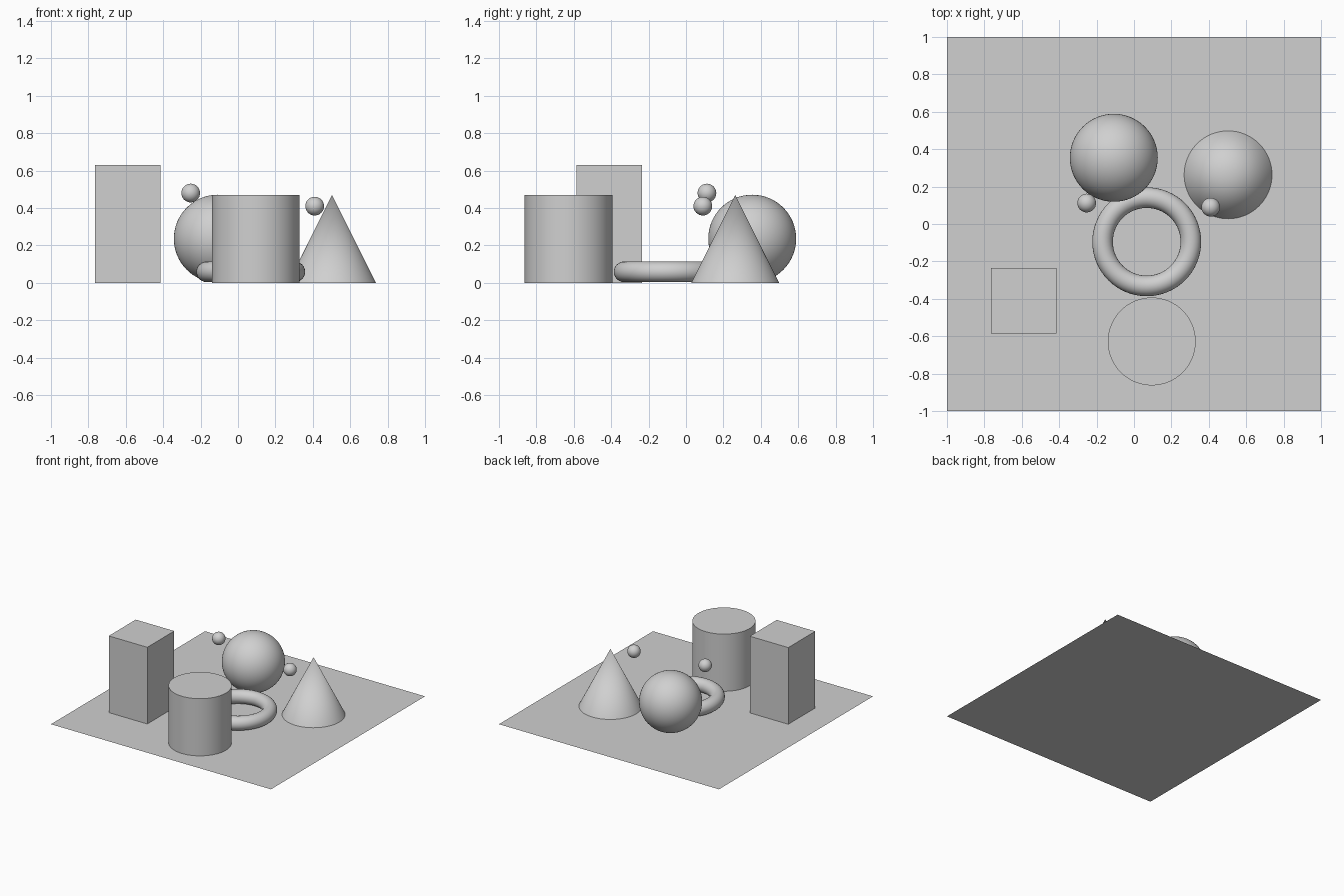
import bpy
import math

if "Cube" in bpy.data.objects:
    bpy.data.objects.remove(bpy.data.objects["Cube"])

grey = bpy.data.materials.new("plain grey")
grey.diffuse_color = (0.63, 0.63, 0.63, 1.0)
grey.use_nodes = True
grey.node_tree.nodes["Principled BSDF"].inputs["Base Color"].default_value = grey.diffuse_color


def finish(name, smooth=True):
    """Name and colour the newest object, smoothing all but sharp edges."""
    obj = bpy.context.object
    obj.name = name
    obj.data.materials.append(grey)
    if smooth:
        bpy.ops.object.shade_smooth_by_angle(angle=math.radians(35))
    return obj


def ball(name, radius, location, segments, rings):
    bpy.ops.mesh.primitive_uv_sphere_add(
        segments=segments, ring_count=rings, radius=radius, location=location)
    return finish(name)


# Flat square base
bpy.ops.mesh.primitive_plane_add(size=2, location=(0, 0, 0))
finish("base_plane", smooth=False)

# Tall square block
bpy.ops.mesh.primitive_cube_add(size=1, location=(-0.59, -0.41, 0.315))
block = finish("tall_block", smooth=False)
block.scale = (0.35, 0.35, 0.63)

# Cylinder
bpy.ops.mesh.primitive_cylinder_add(
    vertices=64, radius=0.235, depth=0.47, location=(0.095, -0.628, 0.235))
finish("cylinder")

# Cone
bpy.ops.mesh.primitive_cone_add(
    vertices=64, radius1=0.235, radius2=0, depth=0.47,
    location=(0.503, 0.263, 0.235))
finish("cone")

# Ring lying on the base
bpy.ops.mesh.primitive_torus_add(
    major_segments=64, minor_segments=24, major_radius=0.236,
    minor_radius=0.055, location=(0.068, -0.095, 0.059))
finish("ring")

# Large ball and two floating small balls
ball("large_ball", 0.235, (-0.108, 0.354, 0.236), 64, 32)
ball("small_ball_left", 0.05, (-0.253, 0.112, 0.48), 32, 16)
ball("small_ball_right", 0.05, (0.41, 0.09, 0.41), 32, 16)
